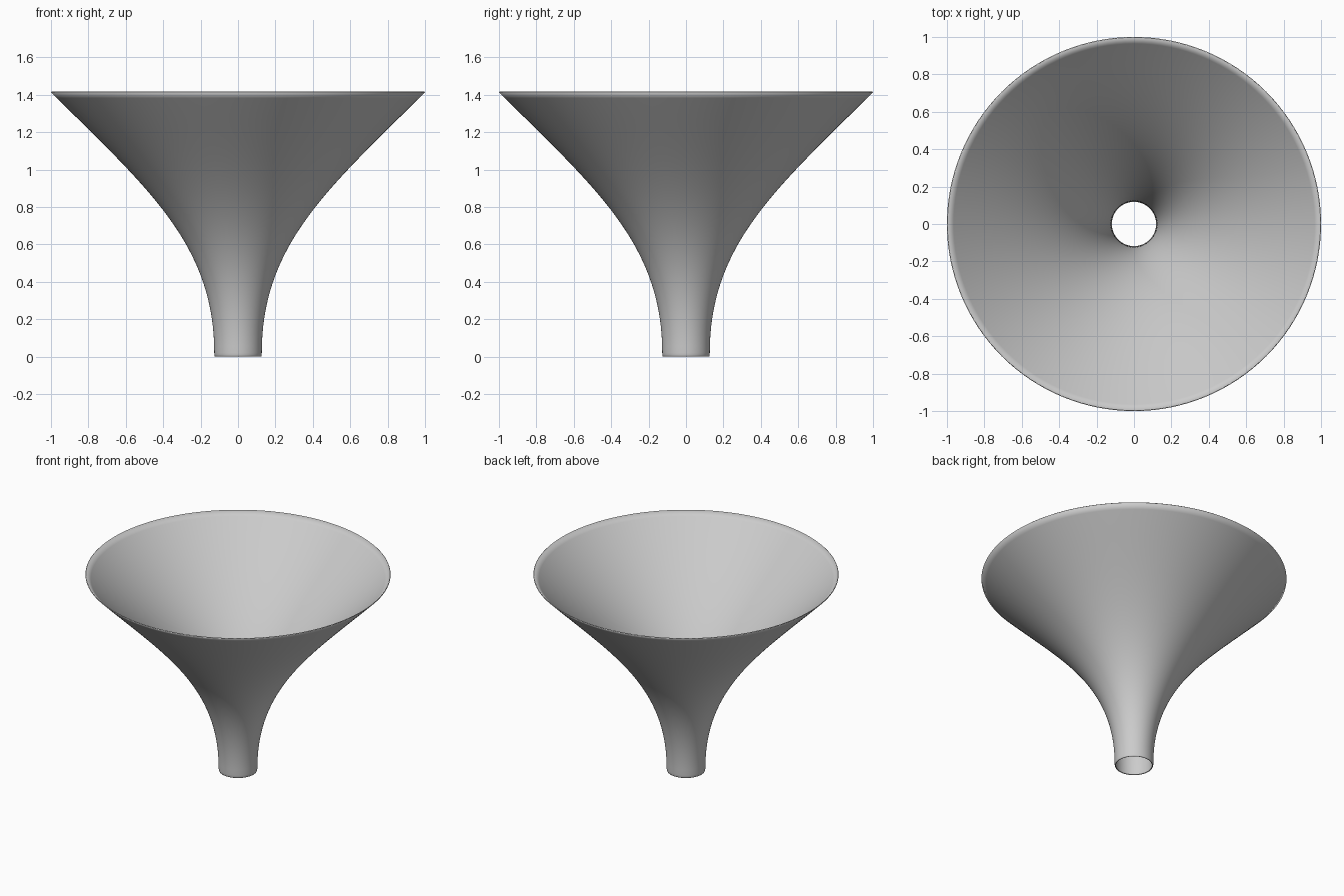
import bpy, bmesh, math
from mathutils import Vector
from mathutils.geometry import interpolate_bezier

if "Cube" in bpy.data.objects:
    bpy.data.objects.remove(bpy.data.objects["Cube"])

SIDES = 128
WALL = 0.006

# Flared profile: upright at the spout, about 45 degrees at the rim
profile = interpolate_bezier(Vector((0.127, 0, 0.02)), Vector((0.127, 0, 0.61)),
                             Vector((0.5, 0, 0.913)), Vector((1.0, 0, 1.414)), 48)
# Slightly turned-in spout lip
profile = [Vector((0.124, 0, 0.0)), Vector((0.1262, 0, 0.007))] + profile

# Revolve the profile into an open shell
bm = bmesh.new()
rings = []
for p in profile:
    rings.append([bm.verts.new((p.x * math.cos(a), p.x * math.sin(a), p.z))
                  for a in (2 * math.pi * i / SIDES for i in range(SIDES))])
for low, high in zip(rings, rings[1:]):
    for i in range(SIDES):
        j = (i + 1) % SIDES
        bm.faces.new((low[i], low[j], high[j], high[i])).smooth = True

mesh = bpy.data.meshes.new("funnel")
bm.to_mesh(mesh)
bm.free()
funnel = bpy.data.objects.new("funnel", mesh)
bpy.context.collection.objects.link(funnel)

# Thin wall, grown inwards
wall = funnel.modifiers.new("wall", 'SOLIDIFY')
wall.thickness = WALL
wall.offset = -1
